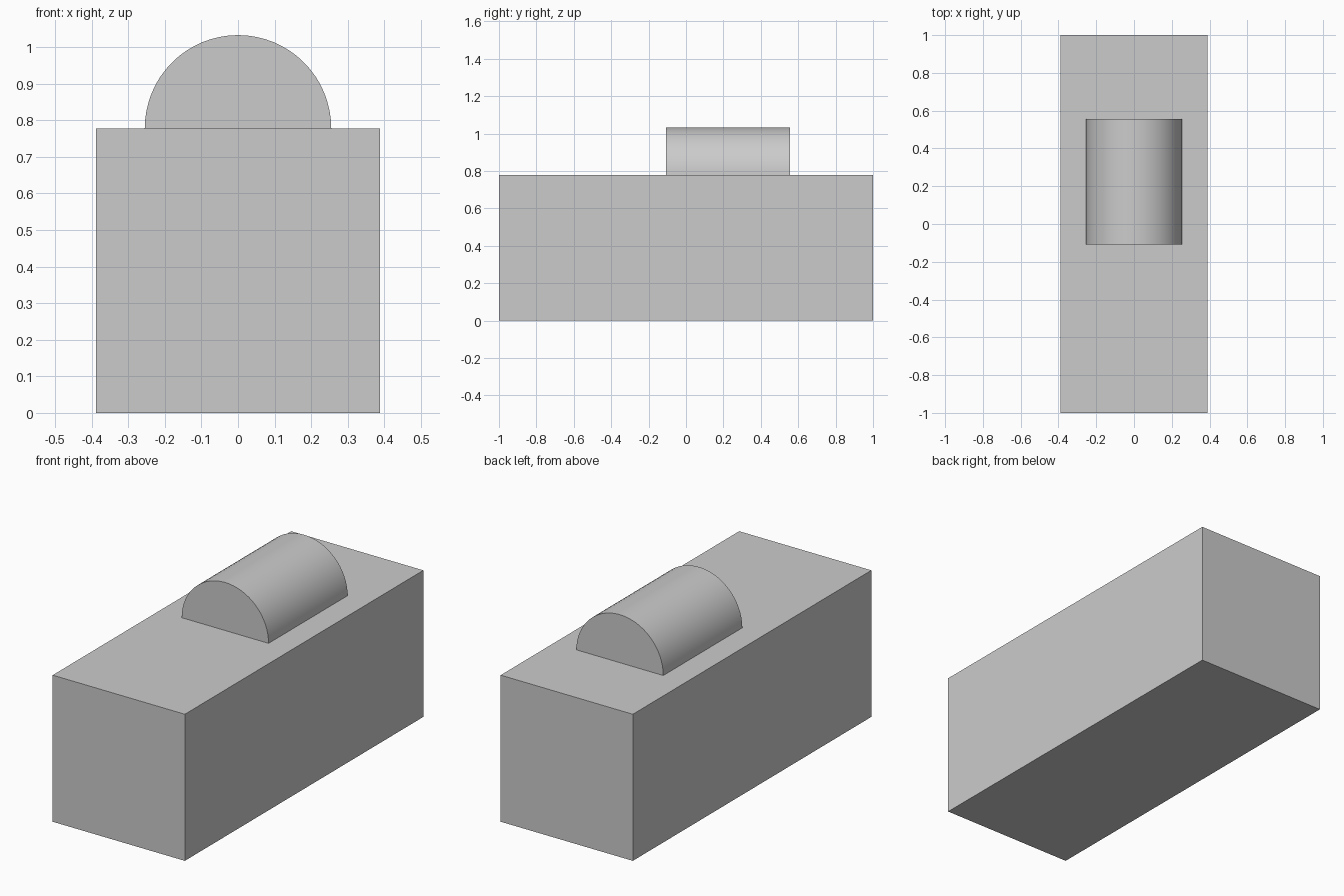
import bpy
import bmesh
from math import pi, cos, sin, radians

old = bpy.data.objects.get("Cube")
if old:
    bpy.data.objects.remove(old, do_unlink=True)

grey = bpy.data.materials.new("light_grey")
grey.use_nodes = True
colour = (0.6, 0.6, 0.6, 1)
grey.diffuse_color = colour
grey.node_tree.nodes["Principled BSDF"].inputs["Base Color"].default_value = colour

HALF_WIDTH, HEIGHT = 0.388, 0.778
RADIUS, SEGMENTS = 0.255, 32


def extrude_profile(name, profile, y_front, y_back):
    """Extrude a closed xz profile along y into a solid object."""
    bm = bmesh.new()
    face = bm.faces.new([bm.verts.new((x, y_front, z)) for x, z in profile])
    result = bmesh.ops.extrude_face_region(bm, geom=[face])
    moved = [v for v in result["geom"] if isinstance(v, bmesh.types.BMVert)]
    bmesh.ops.translate(bm, verts=moved, vec=(0, y_back - y_front, 0))
    bmesh.ops.recalc_face_normals(bm, faces=bm.faces)
    mesh = bpy.data.meshes.new(name)
    bm.to_mesh(mesh)
    bm.free()
    mesh.materials.append(grey)
    obj = bpy.data.objects.new(name, mesh)
    bpy.context.collection.objects.link(obj)
    return obj


# Long rectangular body
extrude_profile("body_block",
                [(-HALF_WIDTH, 0), (HALF_WIDTH, 0),
                 (HALF_WIDTH, HEIGHT), (-HALF_WIDTH, HEIGHT)], -1, 1)

# Half-round barrel lying on top, set towards the back
arc = [(RADIUS * cos(pi * i / SEGMENTS), HEIGHT + RADIUS * sin(pi * i / SEGMENTS))
       for i in range(SEGMENTS + 1)]
barrel = extrude_profile("half_round_top", arc, -0.108, 0.555)

bpy.ops.object.select_all(action="DESELECT")
barrel.select_set(True)
bpy.context.view_layer.objects.active = barrel
bpy.ops.object.shade_smooth_by_angle(angle=radians(30))
